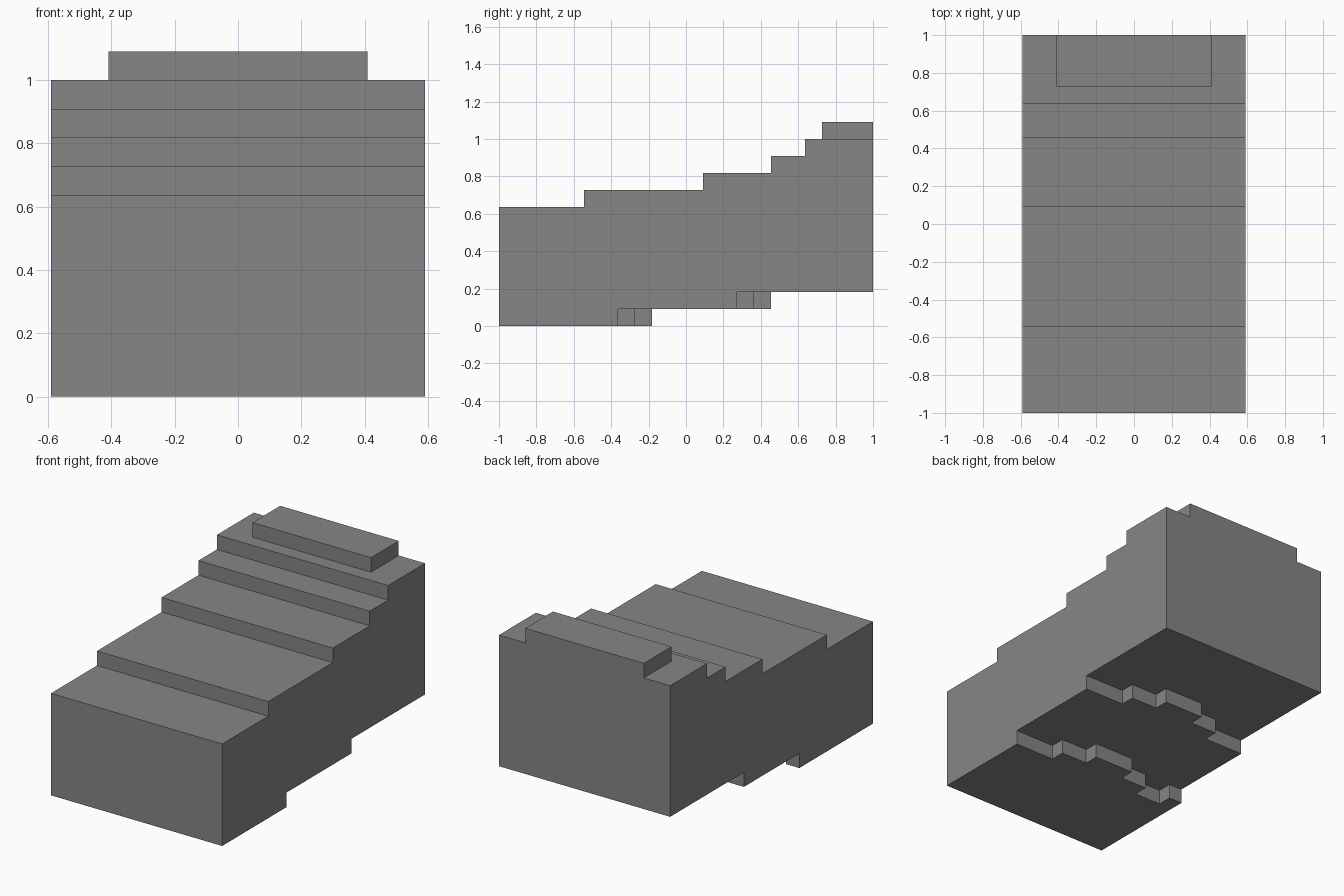
import bpy
import bmesh
from mathutils import Vector

U = 1 / 11  # size of one block

cube = bpy.data.objects.get("Cube")
if cube:
    bpy.data.objects.remove(cube, do_unlink=True)

grey = bpy.data.materials.new("plain grey")
grey.use_nodes = True
colour = (0.24, 0.24, 0.24, 1)
grey.diffuse_color = colour
grey.node_tree.nodes["Principled BSDF"].inputs["Base Color"].default_value = colour


def prism(name, outline, sweep):
    """Extrude a closed outline, given in blocks, along the sweep vector."""
    bm = bmesh.new()
    face = bm.faces.new([bm.verts.new(Vector(p) * U) for p in outline])
    new = bmesh.ops.extrude_face_region(bm, geom=[face])["geom"]
    moved = [v for v in new if isinstance(v, bmesh.types.BMVert)]
    bmesh.ops.translate(bm, vec=Vector(sweep) * U, verts=moved)
    bmesh.ops.recalc_face_normals(bm, faces=bm.faces)
    mesh = bpy.data.meshes.new(name)
    bm.to_mesh(mesh)
    bm.free()
    mesh.materials.append(grey)
    obj = bpy.data.objects.new(name, mesh)
    bpy.context.collection.objects.link(obj)
    return obj


def stairs(runs):
    """Turn (start, level) runs into a stepped line of 2D points."""
    points = []
    for i, (start, level) in enumerate(runs):
        if i:
            points.append((start, runs[i - 1][1]))
        points.append((start, level))
    return points


def carve(body, cutter):
    """Subtract the cutter from the body and discard it."""
    cutter.hide_render = True
    mod = body.modifiers.new("carve", 'BOOLEAN')
    mod.operation = 'DIFFERENCE'
    mod.solver = 'EXACT'
    mod.object = cutter
    bpy.context.view_layer.objects.active = body
    bpy.ops.object.modifier_apply(modifier=mod.name)
    bpy.data.objects.remove(cutter, do_unlink=True)


# Stepped body, swept across the width
treads = stairs([(-11, 7), (-6, 8), (1, 9), (5, 10), (7, 11), (8, 12)])
side = [(-11, 0)] + treads + [(11, 12), (11, 0)]
body = prism("stepped_body", [(-6.5, y, z) for y, z in side], (13, 0, 0))

# Shoulders beside the narrow top block
for s in (-1, 1):
    shoulder = [(s * x, y, 11) for x, y in ((4.5, 7.5), (8, 7.5), (8, 12), (4.5, 12))]
    carve(body, prism("shoulder_cutter", shoulder, (0, 0, 3)))

# Underside ledges with zigzag edges, as (x, y) runs
rear_edge = [(-8, 3), (-3.5, 4), (-1.5, 5), (1.5, 4), (3.5, 3)]
front_edge = [(-8, -3), (-5.5, -4), (-3.5, -3), (-1.5, -2), (1.5, -3), (3.5, -4)]
for name, edge, height in (("rear", rear_edge, 2), ("front", front_edge, 1)):
    line = stairs(edge) + [(8, edge[-1][1]), (8, 12), (-8, 12)]
    carve(body, prism(name + "_ledge_cutter", [(x, y, -1) for x, y in line],
                      (0, 0, height + 1)))
